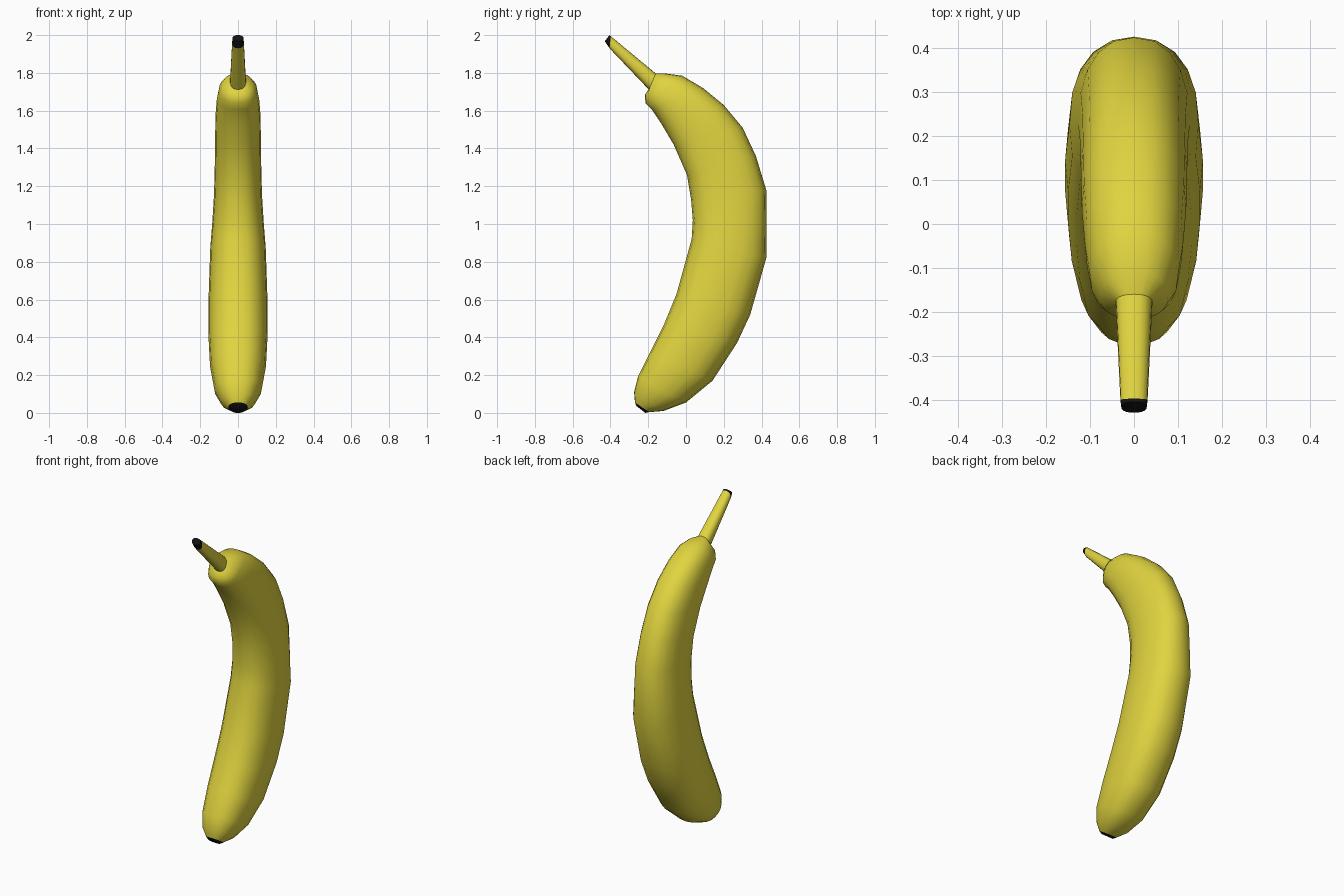
import bpy, bmesh
from math import cos, sin, pi
from mathutils import Vector

if "Cube" in bpy.data.objects:
    bpy.data.objects.remove(bpy.data.objects["Cube"])


def material(name, color):
    m = bpy.data.materials.new(name)
    m.diffuse_color = color
    m.use_nodes = True
    m.node_tree.nodes["Principled BSDF"].inputs["Base Color"].default_value = m.diffuse_color
    return m


YELLOW = material("yellow_peel", (0.75, 0.66, 0.05, 1))
BLACK = material("dark_tip", (0.006, 0.006, 0.006, 1))


def soft(v, e=0.86):
    return abs(v) ** e * (1 if v >= 0 else -1)


def loft(name, sections, mat, sides, cap_start=False, cap_end=False):
    """Skin rings given as (outer y, outer z, inner y, inner z, half width)."""
    bm = bmesh.new()
    rings = []
    for oy, oz, iy, iz, w in sections:
        outer, inner = Vector((0, oy, oz)), Vector((0, iy, iz))
        mid, half = (outer + inner) / 2, (outer - inner) / 2
        ring = []
        for i in range(sides):
            a = 2 * pi * i / sides
            ring.append(bm.verts.new(mid + half * soft(cos(a)) + Vector((w * soft(sin(a)), 0, 0))))
        rings.append(ring)
    for a, b in zip(rings, rings[1:]):
        for i in range(sides):
            j = (i + 1) % sides
            bm.faces.new((a[i], a[j], b[j], b[i]))
    if cap_start:
        bm.faces.new(rings[0])
    if cap_end:
        bm.faces.new(rings[-1])
    bmesh.ops.recalc_face_normals(bm, faces=bm.faces)
    me = bpy.data.meshes.new(name)
    bm.to_mesh(me)
    bm.free()
    me.materials.append(mat)
    ob = bpy.data.objects.new(name, me)
    bpy.context.collection.objects.link(ob)
    bpy.ops.object.select_all(action='DESELECT')
    ob.select_set(True)
    bpy.context.view_layer.objects.active = ob
    bpy.ops.object.shade_smooth_by_angle(angle=pi / 3)
    return ob


# Curved fruit, from blossom end up to the shoulder and the stem
tip_ring = (-0.195, 0.004, -0.27, 0.055, 0.052)
stem_end = (-0.398, 1.994, -0.405, 1.93, 0.031)
body = [
    tip_ring,
    (-0.12, 0.01, -0.275, 0.11, 0.09),
    (0.00, 0.055, -0.255, 0.19, 0.125),
    (0.14, 0.17, -0.19, 0.32, 0.148),
    (0.27, 0.37, -0.12, 0.46, 0.157),
    (0.34, 0.52, -0.05, 0.63, 0.157),
    (0.425, 0.82, 0.03, 0.92, 0.147),
    (0.427, 1.00, 0.036, 1.02, 0.136),
    (0.425, 1.18, 0.027, 1.13, 0.127),
    (0.37, 1.36, 0.005, 1.26, 0.123),
    (0.30, 1.51, -0.065, 1.42, 0.121),
    (0.20, 1.63, -0.13, 1.53, 0.119),
    (0.09, 1.72, -0.18, 1.605, 0.112),
    (-0.02, 1.785, -0.215, 1.64, 0.10),
    (-0.11, 1.797, -0.217, 1.685, 0.078),
    (-0.16, 1.797, -0.197, 1.712, 0.042),
]
loft("fruit_body", body, YELLOW, 20)

# Thin stem rising to the front
loft("stem", [body[-1], stem_end], YELLOW, 20)

# Dark ends
loft("stem_tip", [stem_end, (-0.405, 2.0, -0.43, 1.968, 0.029)], BLACK, 20, cap_end=True)
loft("blossom_tip", [(-0.215, 0.0, -0.262, 0.036, 0.035), tip_ring], BLACK, 20, cap_start=True)
